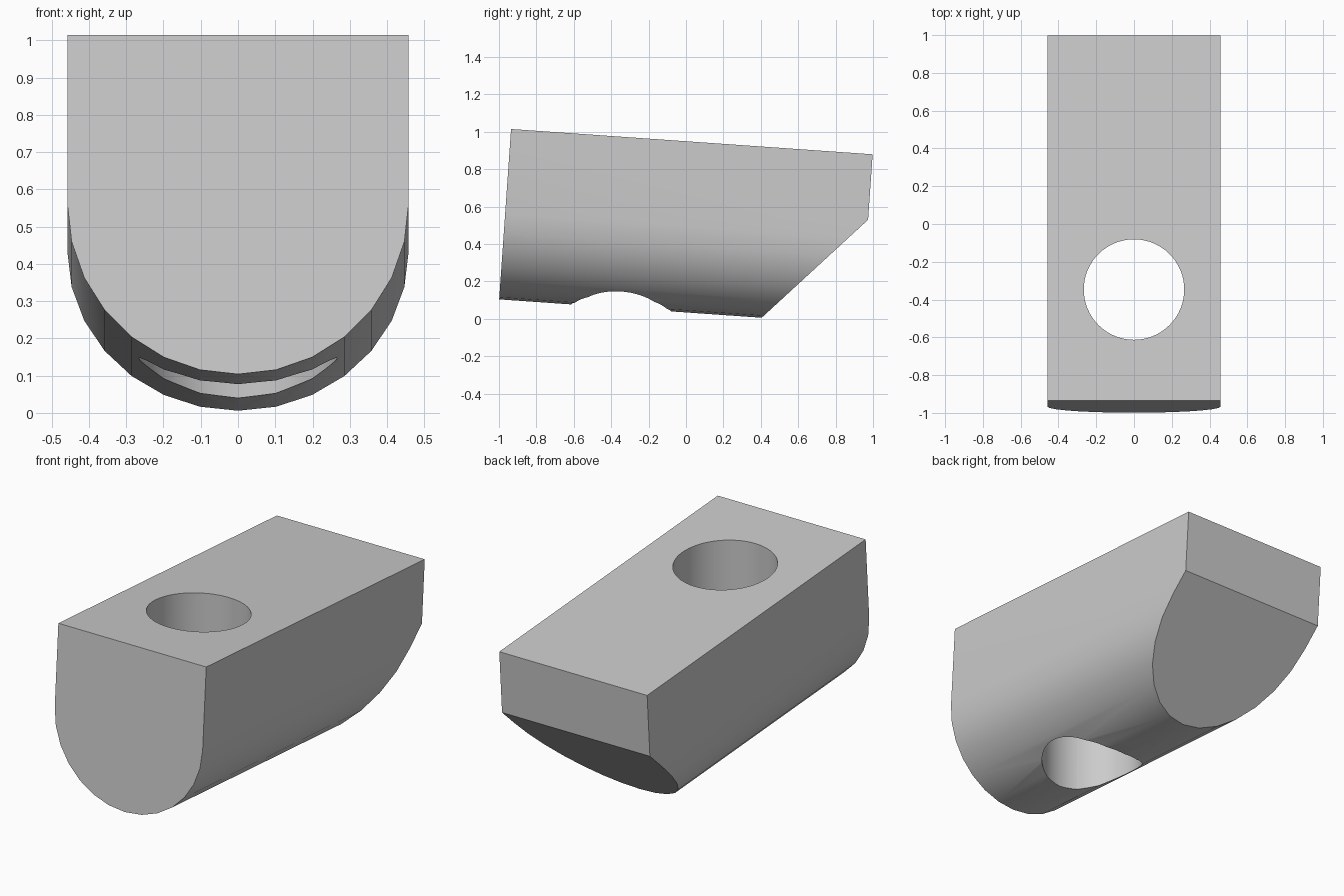
import bpy, bmesh, math
from mathutils import Matrix, Vector

cube = bpy.data.objects.get("Cube")
if cube:
    bpy.data.objects.remove(cube, do_unlink=True)

RADIUS, HEIGHT, LENGTH = 0.458, 0.913, 1.938
ARC_STEPS = 14
TILT = math.radians(-4)

grey = bpy.data.materials.new("plain grey")
grey.use_nodes = True
grey.diffuse_color = (0.6, 0.6, 0.6, 1)
grey.node_tree.nodes["Principled BSDF"].inputs["Base Color"].default_value = grey.diffuse_color


def add_object(name, bm):
    bmesh.ops.recalc_face_normals(bm, faces=bm.faces)
    mesh = bpy.data.meshes.new(name)
    bm.to_mesh(mesh)
    bm.free()
    mesh.materials.append(grey)
    obj = bpy.data.objects.new(name, mesh)
    bpy.context.collection.objects.link(obj)
    return obj


# Round-bottomed bar: U profile extruded along its length
bm = bmesh.new()
profile = [(-RADIUS, HEIGHT)]
for i in range(ARC_STEPS + 1):
    a = math.pi * i / ARC_STEPS
    profile.append((-RADIUS * math.cos(a), RADIUS * (1 - math.sin(a))))
profile.append((RADIUS, HEIGHT))
face = bm.faces.new([bm.verts.new((x, 0, z)) for x, z in profile])
extruded = bmesh.ops.extrude_face_region(bm, geom=[face])["geom"]
bmesh.ops.translate(bm, vec=(0, LENGTH, 0),
                    verts=[g for g in extruded if isinstance(g, bmesh.types.BMVert)])
bmesh.ops.recalc_face_normals(bm, faces=bm.faces)

# Slanted cut under the back end
start, end = Vector((0, 1.407, 0)), Vector((0, LENGTH, 0.562))
normal = (end - start).cross(Vector((1, 0, 0)))
if normal.z > 0:
    normal.negate()
cut = bmesh.ops.bisect_plane(bm, geom=bm.verts[:] + bm.edges[:] + bm.faces[:],
                             plane_co=start, plane_no=normal, dist=1e-5, clear_outer=True)
bmesh.ops.holes_fill(bm, edges=[e for e in bm.edges if e.is_boundary], sides=0)

# Tilt the bar nose up
bm.transform(Matrix.Translation((0, -0.999, 0.104)) @ Matrix.Rotation(TILT, 4, "X"))
block = add_object("slanted_block", bm)

# Upright round hole
bm = bmesh.new()
bmesh.ops.create_cone(bm, cap_ends=True, segments=64, radius1=0.266, radius2=0.266, depth=3,
                      matrix=Matrix.Translation((0, -0.347, 0.5)))
cutter = add_object("hole_cutter", bm)
cutter.hide_render = True
cutter.hide_set(True)
drill = block.modifiers.new("round hole", "BOOLEAN")
drill.operation = "DIFFERENCE"
drill.solver = "EXACT"
drill.object = cutter

# Apply the hole and smooth the curved walls
bpy.ops.object.select_all(action="DESELECT")
block.select_set(True)
bpy.context.view_layer.objects.active = block
bpy.ops.object.modifier_apply(modifier=drill.name)
bpy.data.objects.remove(cutter, do_unlink=True)
bpy.ops.object.shade_smooth_by_angle(angle=math.radians(30))
